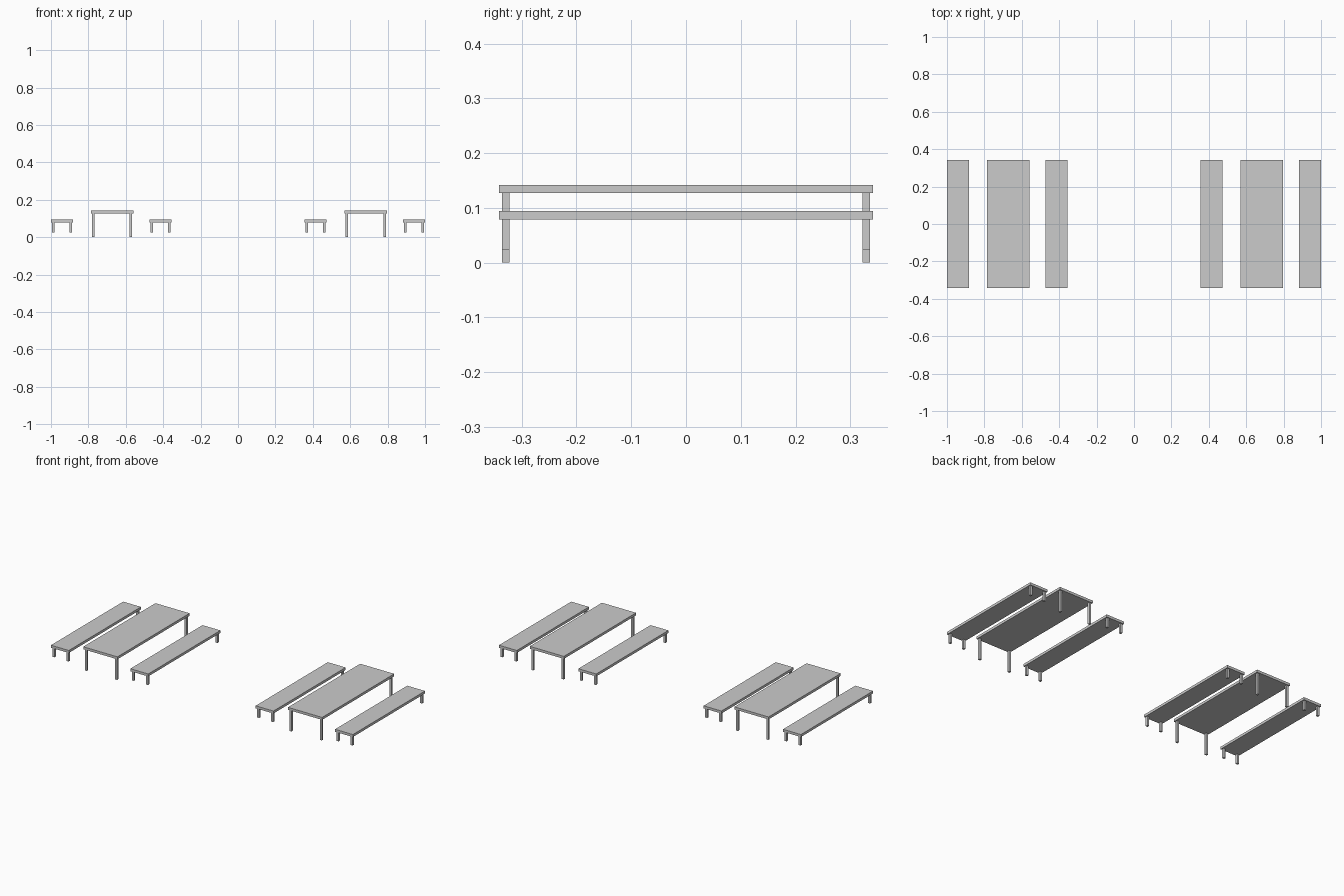
import bpy
import bmesh
from mathutils import Matrix, Vector

if "Cube" in bpy.data.objects:
    bpy.data.objects.remove(bpy.data.objects["Cube"])

LENGTH = 0.683     # every top runs the same length along y
SLAB = 0.015       # top thickness
LEG = 0.013        # square leg width
INSET = 0.006      # gap from top edge to leg


def add_box(bm, centre, size):
    m = Matrix.Translation(centre) @ Matrix.Diagonal(Vector(size).to_4d())
    bmesh.ops.create_cube(bm, size=1, matrix=m)


def make_object(name, boxes):
    bm = bmesh.new()
    for centre, size in boxes:
        add_box(bm, centre, size)
    mesh = bpy.data.meshes.new(name)
    bm.to_mesh(mesh)
    bm.free()
    obj = bpy.data.objects.new(name, mesh)
    bpy.context.collection.objects.link(obj)


def furniture(name, x, width, z_bottom, z_top):
    # Flat slab top
    make_object(name + "_top", [((x, 0, z_top - SLAB / 2), (width, LENGTH, SLAB))])
    # Four square corner legs
    dx = width / 2 - INSET - LEG / 2
    dy = LENGTH / 2 - INSET - LEG / 2
    z_leg = z_top - SLAB
    legs = [((x + sx * dx, sy * dy, (z_bottom + z_leg) / 2), (LEG, LEG, z_leg - z_bottom))
            for sx in (-1, 1) for sy in (-1, 1)]
    make_object(name + "_legs", legs)


# Two sets, each a table with a bench on both sides (bench feet sit above z = 0)
for side, x in (("left", -0.678), ("right", 0.678)):
    furniture(side + "_table", x + 0.005, 0.226, 0.0, 0.142)
    furniture(side + "_outer_bench" if x < 0 else side + "_inner_bench",
              x - 0.263, 0.118, 0.024, 0.094)
    furniture(side + "_inner_bench" if x < 0 else side + "_outer_bench",
              x + 0.263, 0.118, 0.024, 0.094)
